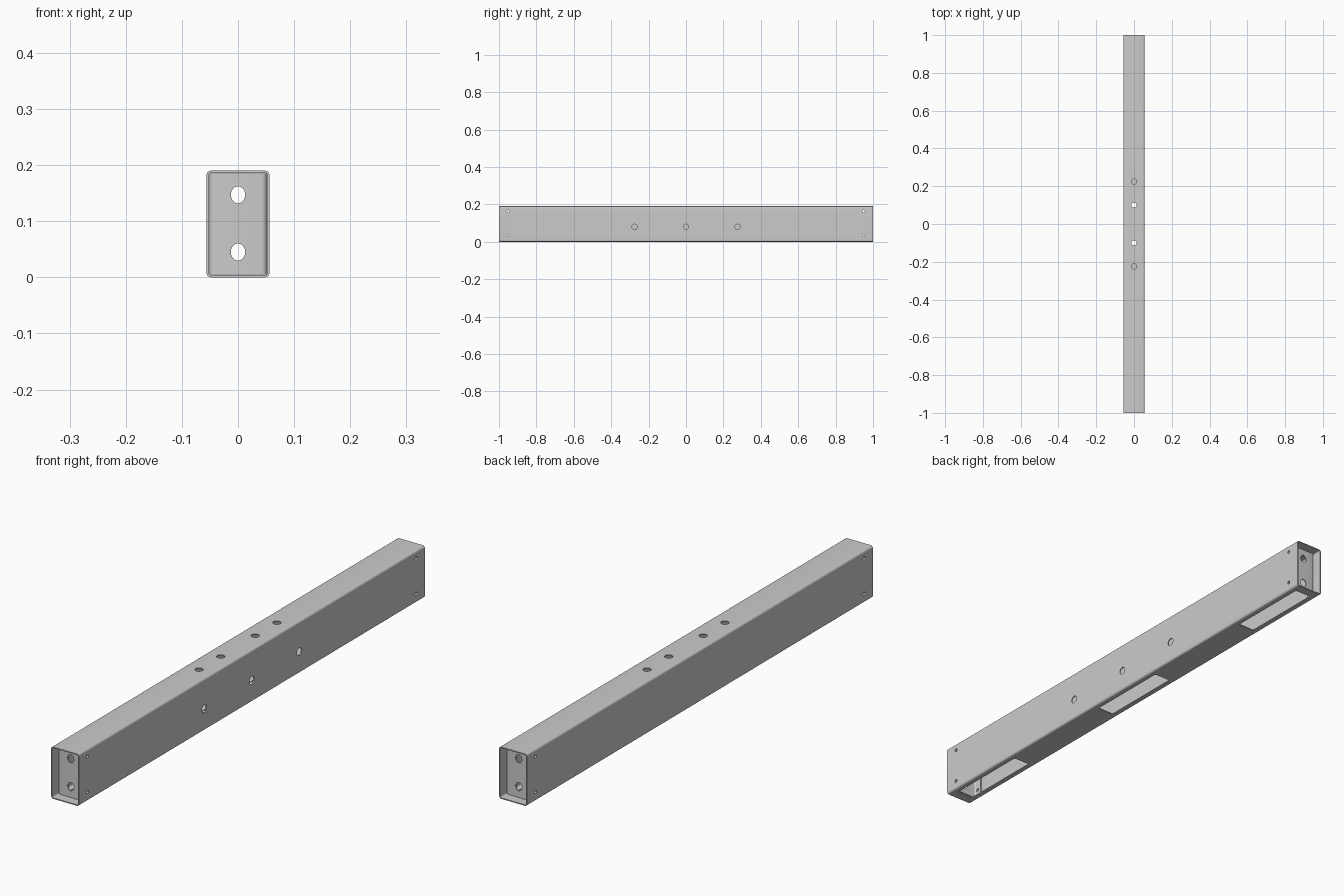
import bpy, bmesh, math
from mathutils import Matrix, Vector

if "Cube" in bpy.data.objects:
    bpy.data.objects.remove(bpy.data.objects["Cube"])

W, H, L, T = 0.112, 0.19, 2.0, 0.004


def rounded_rect(w, h, r, n=6):
    """Counter-clockwise rounded rectangle centred on the origin."""
    pts = []
    for i, (sx, sy) in enumerate([(1, 1), (-1, 1), (-1, -1), (1, -1)]):
        for k in range(n + 1):
            a = math.pi / 2 * (i + k / n)
            pts.append((sx * (w / 2 - r) + r * math.cos(a),
                        sy * (h / 2 - r) + r * math.sin(a)))
    return pts


def prism(bm, pts, depth, mat):
    """Extrude a closed 2D profile along local z, centred, then place it."""
    lo = [bm.verts.new(mat @ Vector((x, y, -depth / 2))) for x, y in pts]
    hi = [bm.verts.new(mat @ Vector((x, y, depth / 2))) for x, y in pts]
    bm.faces.new(lo[::-1])
    bm.faces.new(hi)
    n = len(pts)
    for i in range(n):
        j = (i + 1) % n
        bm.faces.new((lo[i], lo[j], hi[j], hi[i]))


def ellipse(rx, ry, n=32):
    return [(rx * math.cos(2 * math.pi * i / n), ry * math.sin(2 * math.pi * i / n))
            for i in range(n)]


def finish(bm, name):
    bmesh.ops.recalc_face_normals(bm, faces=bm.faces)
    me = bpy.data.meshes.new(name)
    bm.to_mesh(me)
    bm.free()
    ob = bpy.data.objects.new(name, me)
    bpy.context.collection.objects.link(ob)
    return ob


def cut(ob, bm):
    """Subtract the cutter solids, then shade smooth with sharp edges kept."""
    cutter = finish(bm, "hole_cutter")
    cutter.hide_render = True
    mod = ob.modifiers.new("holes", 'BOOLEAN')
    mod.operation, mod.solver, mod.object = 'DIFFERENCE', 'EXACT', cutter
    bpy.ops.object.select_all(action='DESELECT')
    bpy.context.view_layer.objects.active = ob
    ob.select_set(True)
    bpy.ops.object.modifier_apply(modifier=mod.name)
    bpy.data.objects.remove(cutter)
    bpy.ops.object.shade_smooth_by_angle(angle=math.radians(30))


def at(x, y, z):
    return Matrix.Translation((x, y, z))


TO_X = Matrix.Rotation(math.pi / 2, 4, 'Y')
TO_Y = Matrix.Rotation(math.pi / 2, 4, 'X')

# Rectangular tube: outer and inner loops joined into a hollow extrusion
bm = bmesh.new()
rings = []
for pts, y in [(rounded_rect(W, H, 0.008), -L / 2), (rounded_rect(W, H, 0.008), L / 2),
               (rounded_rect(W - 2 * T, H - 2 * T, 0.004), L / 2),
               (rounded_rect(W - 2 * T, H - 2 * T, 0.004), -L / 2)]:
    rings.append([bm.verts.new((x, y, z + H / 2)) for x, z in pts])
for a, b in zip(rings, rings[1:] + rings[:1]):
    for i in range(len(a)):
        j = (i + 1) % len(a)
        bm.faces.new((a[i], a[j], b[j], b[i]))
tube = finish(bm, "rectangular_tube")

# Tube openings
bm = bmesh.new()
for y in (-0.225, -0.1, 0.1, 0.225):                 # top holes
    prism(bm, ellipse(0.014, 0.014), 0.04, at(0, y, H))
for y in (-0.275, 0, 0.275):                         # right side holes
    prism(bm, ellipse(0.014, 0.014), 0.04, at(W / 2, y, 0.08) @ TO_X)
for y in (-0.95, 0.95):                              # fixing holes
    for z in (0.033, 0.163):
        prism(bm, ellipse(0.006, 0.006, 16), 0.2, at(0, y, z) @ TO_X)
for y in (-0.803, 0, 0.803):                         # bottom slots
    prism(bm, rounded_rect(0.068, 0.325, 0.008, 4), 0.03, at(0, y, 0))
cut(tube, bm)

# Bent end brackets: plate with two flanges folded inward
half, back, front, r, t = 0.0515, 0.932, 0.967, 0.009, 0.004


def u_half(h, f, rad):
    """Right half of the bend, from flange end to plate."""
    arc = [(h - rad + rad * math.cos(a), f - rad + rad * math.sin(a))
           for a in (math.pi / 2 * k / 6 for k in range(7))]
    return [(h, back)] + arc


outer = u_half(half, front, r)
inner = u_half(half - t, front - t, r - t)
profile = outer + [(-x, y) for x, y in outer[::-1]]
profile += [(-x, y) for x, y in inner] + inner[::-1]

for side, name in ((-1, "front_end_bracket"), (1, "back_end_bracket")):
    bm = bmesh.new()
    prism(bm, [(x, side * y) for x, y in profile], H - 2 * T - 0.002, at(0, 0, H / 2))
    bracket = finish(bm, name)
    bm = bmesh.new()
    for z in (0.045, 0.147):                         # plate holes
        prism(bm, ellipse(0.0128, 0.0152), 0.03, at(0, side * front, z) @ TO_Y)
    for z in (0.033, 0.163):                         # flange holes
        for x in (-half, half):
            prism(bm, ellipse(0.006, 0.006, 16), 0.03, at(x, side * 0.95, z) @ TO_X)
    cut(bracket, bm)
